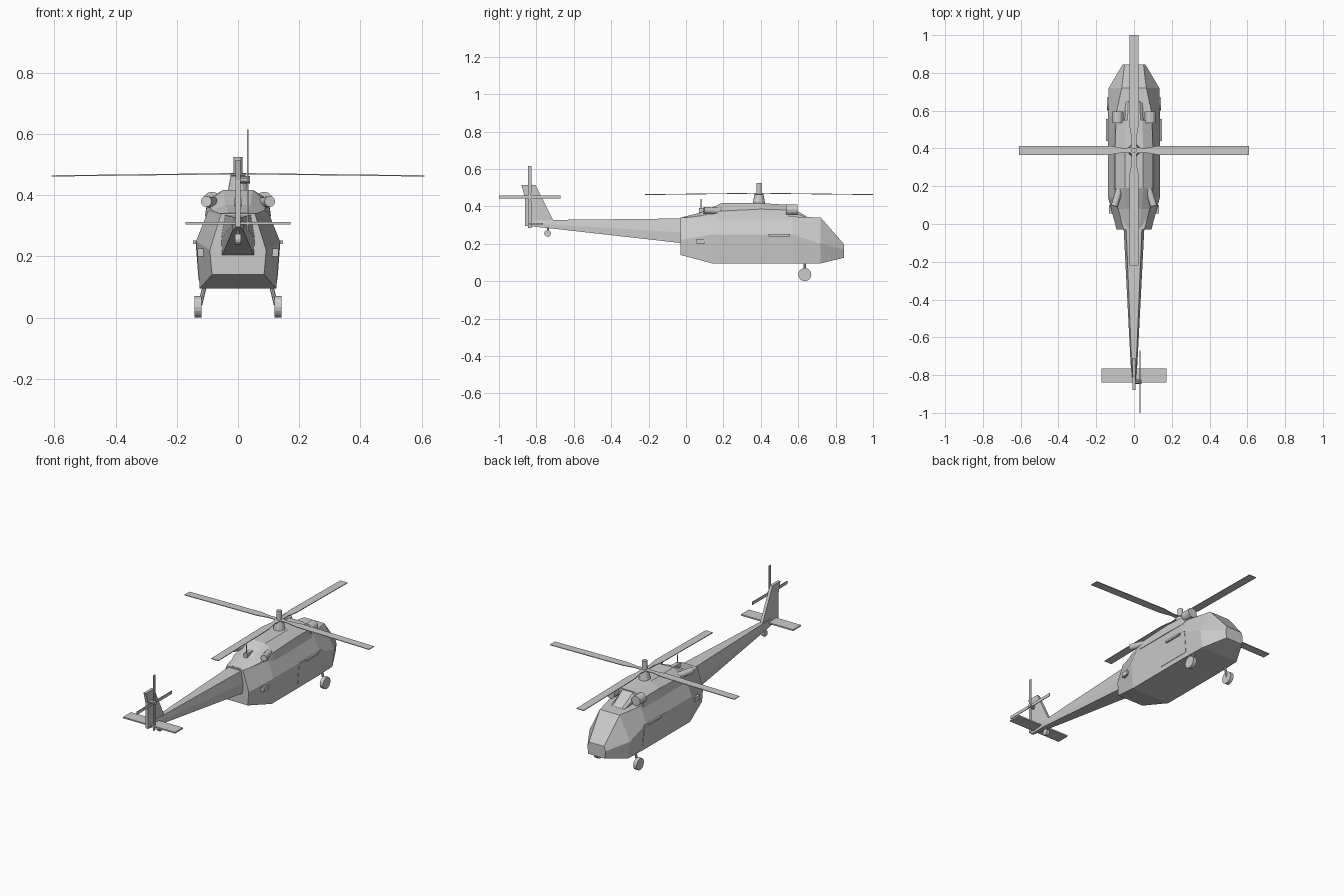
import bpy, bmesh, math
from mathutils import Vector, Matrix


def make(name, bm):
    bmesh.ops.recalc_face_normals(bm, faces=bm.faces[:])
    me = bpy.data.meshes.new(name)
    bm.to_mesh(me)
    bm.free()
    ob = bpy.data.objects.new(name, me)
    bpy.context.collection.objects.link(ob)
    return ob


def loft(name, sections):
    """sections: (y, half outline from bottom to top as (x, z)), mirrored in x"""
    bm = bmesh.new()
    rings = []
    for y, half in sections:
        pts = half + [(-x, z) for x, z in reversed(half)]
        rings.append([bm.verts.new((x, y, z)) for x, z in pts])
    for a, b in zip(rings, rings[1:]):
        for i in range(len(a)):
            j = (i + 1) % len(a)
            bm.faces.new((a[i], a[j], b[j], b[i]))
    bm.faces.new(rings[0])
    bm.faces.new(rings[-1])
    return make(name, bm)


def plate(name, pts, thick, mat):
    """flat outline in local xy, extruded along local z, centred"""
    bm = bmesh.new()
    f = bm.faces.new([bm.verts.new((x, y, -thick / 2)) for x, y in pts])
    ext = bmesh.ops.extrude_face_region(bm, geom=[f])
    bmesh.ops.translate(bm, vec=(0, 0, thick),
                        verts=[v for v in ext["geom"] if isinstance(v, bmesh.types.BMVert)])
    bmesh.ops.transform(bm, matrix=mat, verts=bm.verts[:])
    return make(name, bm)


def tube(name, a, b, r1, r2=None, n=12):
    a, b = Vector(a), Vector(b)
    bm = bmesh.new()
    rot = (b - a).to_track_quat('Z', 'Y').to_matrix().to_4x4()
    bmesh.ops.create_cone(bm, cap_ends=True, segments=n, radius1=r1,
                          radius2=r1 if r2 is None else r2, depth=(b - a).length,
                          matrix=Matrix.Translation((a + b) / 2) @ rot)
    return make(name, bm)


def box(name, lo, hi):
    bm = bmesh.new()
    lo, hi = Vector(lo), Vector(hi)
    bmesh.ops.create_cube(bm, size=1, matrix=Matrix.Translation((lo + hi) / 2)
                          @ Matrix.Diagonal((*(hi - lo), 1)))
    return make(name, bm)


# Matrix that puts a local xy outline in the yz plane
YZ = Matrix(((0, 0, 1, 0), (1, 0, 0, 0), (0, 1, 0, 0), (0, 0, 0, 1)))

# Fuselage
loft("fuselage", [
    (-0.03, [(0.085, 0.14), (0.092, 0.22), (0.055, 0.34)]),
    (0.14, [(0.125, 0.095), (0.137, 0.25), (0.098, 0.347)]),
    (0.57, [(0.125, 0.095), (0.137, 0.25), (0.098, 0.345)]),
    (0.72, [(0.12, 0.095), (0.134, 0.20), (0.065, 0.34)]),
    (0.845, [(0.055, 0.125), (0.06, 0.17), (0.05, 0.197)])])

# Engine housing on the roof
loft("engine_housing", [
    (-0.02, [(0.05, 0.325), (0.05, 0.335), (0.03, 0.342)]),
    (0.08, [(0.085, 0.33), (0.085, 0.35), (0.04, 0.367)]),
    (0.19, [(0.108, 0.33), (0.10, 0.375), (0.048, 0.417)]),
    (0.40, [(0.108, 0.33), (0.10, 0.385), (0.048, 0.417)]),
    (0.55, [(0.105, 0.33), (0.095, 0.38), (0.045, 0.408)])])
loft("housing_nose", [
    (0.54, [(0.05, 0.33), (0.05, 0.38), (0.035, 0.408)]),
    (0.65, [(0.045, 0.33), (0.045, 0.338), (0.03, 0.343)])])

# Tail boom, fin and stabilizer
loft("tail_boom", [
    (-0.02, [(0.052, 0.203), (0.055, 0.26), (0.042, 0.335)]),
    (-0.74, [(0.018, 0.284), (0.018, 0.305), (0.012, 0.327)]),
    (-0.855, [(0.006, 0.295), (0.007, 0.305), (0.005, 0.325)])])
plate("tail_fin", [(-0.86, 0.296), (-0.862, 0.45), (-0.88, 0.515), (-0.805, 0.515),
                   (-0.71, 0.325), (-0.71, 0.305)], 0.017, YZ)
box("stabilizer", (-0.172, -0.84, 0.304), (0.172, -0.765, 0.312))

# Tail rotor
for i in range(4):
    m = Matrix.Translation((0.032, -0.835, 0.45)) @ YZ @ Matrix.Rotation(i * math.pi / 2, 4, 'Z')
    plate("tail_rotor_blade", [(0, -0.006), (0.04, -0.009), (0.165, -0.009),
                               (0.165, 0.009), (0.04, 0.009), (0, 0.006)], 0.004, m)
tube("tail_rotor_hub", (0, -0.835, 0.45), (0.04, -0.835, 0.45), 0.012, n=10)

# Main rotor: four slightly drooping blades
for i in range(4):
    m = (Matrix.Translation((0, 0.39, 0.47)) @ Matrix.Rotation(i * math.pi / 2, 4, 'Z')
         @ Matrix.Rotation(math.radians(0.7), 4, 'Y'))
    plate("main_rotor_blade", [(0, -0.016), (0.06, -0.012), (0.13, -0.024), (0.61, -0.024),
                               (0.61, 0.024), (0.13, 0.024), (0.06, 0.012), (0, 0.016)], 0.004, m)
tube("rotor_mast", (0, 0.39, 0.41), (0, 0.39, 0.47), 0.034, 0.023)
tube("rotor_cap", (0, 0.39, 0.465), (0, 0.39, 0.525), 0.014)

# Parts mirrored on both sides
for s, side in ((-1, "left"), (1, "right")):
    tube(side + "_intake", (s * 0.085, 0.535, 0.382), (s * 0.085, 0.595, 0.382), 0.029)
    tube(side + "_exhaust", (s * 0.075, 0.19, 0.374), (s * 0.104, 0.095, 0.379), 0.018)
    tube(side + "_wheel", (s * 0.12, 0.635, 0.035), (s * 0.142, 0.635, 0.035), 0.035, n=16)
    tube(side + "_wheel_strut", (s * 0.105, 0.635, 0.12), (s * 0.124, 0.635, 0.04), 0.007, n=8)
    x = sorted((s * 0.11, s * 0.147))
    box(side + "_door_rail", (x[0], 0.44, 0.24), (x[1], 0.555, 0.251))
    x = sorted((s * 0.09, s * 0.132))
    box(side + "_step", (x[0], 0.055, 0.2), (x[1], 0.10, 0.225))
    # Door panel lying on the slanted lower side
    x = [(0.10, 0.122), (0.1291, 0.122), (0.1385, 0.25), (0.10, 0.25)]
    m = Matrix(((s, 0, 0, 0), (0, 0, 1, 0.485), (0, 1, 0, 0), (0, 0, 0, 1)))
    plate(side + "_door", x, 0.21, m)

# Tail wheel and roof antenna
tube("tail_wheel", (-0.009, -0.74, 0.255), (0.009, -0.74, 0.255), 0.018)
tube("tail_wheel_strut", (0, -0.74, 0.255), (0, -0.735, 0.30), 0.005, n=8)
tube("antenna", (0.0, 0.08, 0.355), (0.0, 0.08, 0.44), 0.003, 0.002, n=6)
box("antenna_base", (-0.012, 0.07, 0.35), (0.012, 0.14, 0.39))
